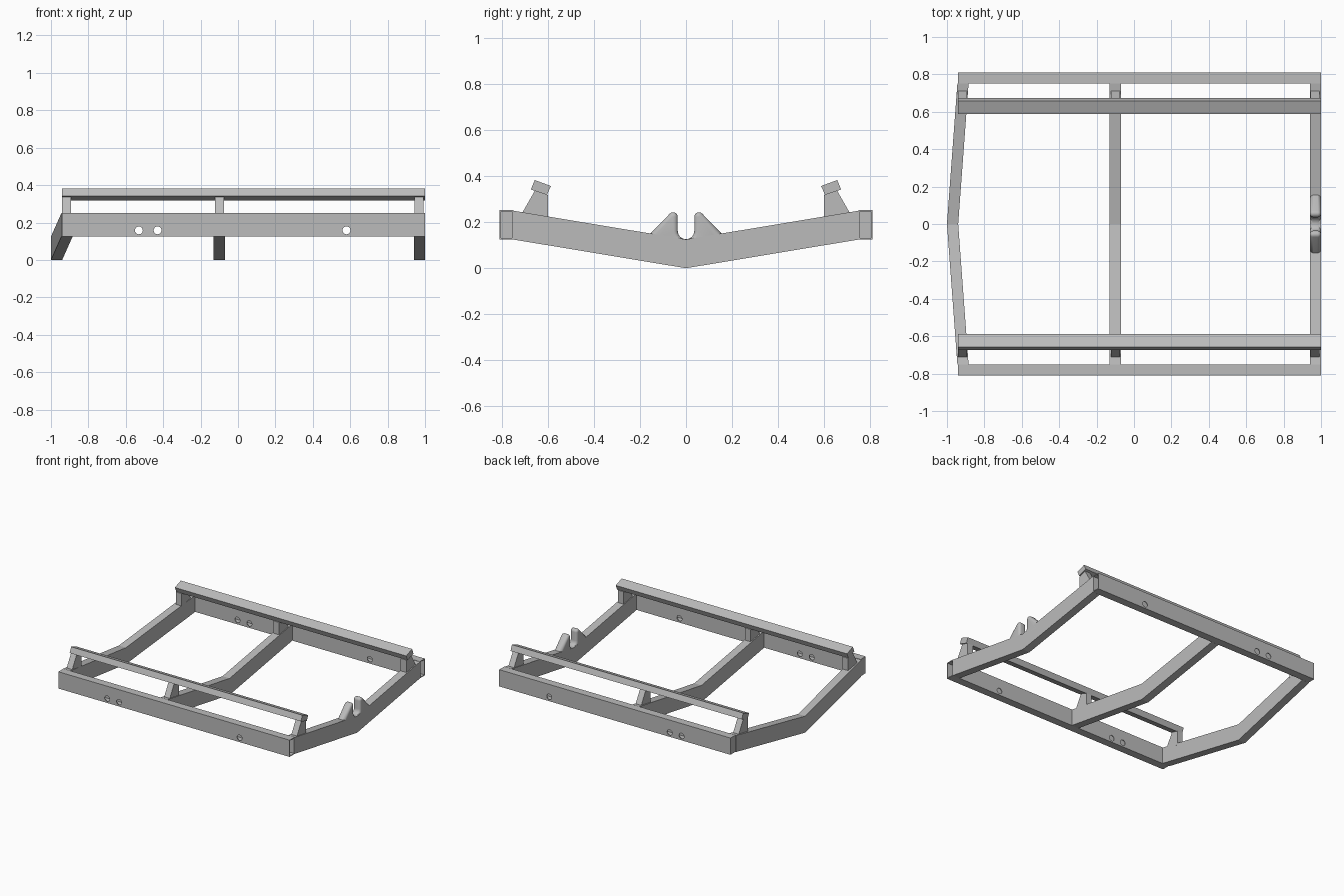
import bpy, bmesh, math

if "Cube" in bpy.data.objects:
    bpy.data.objects.remove(bpy.data.objects["Cube"])

steel = bpy.data.materials.new("grey_steel")
steel.use_nodes = True
GREY = (0.5, 0.5, 0.5, 1)
steel.diffuse_color = GREY
steel.node_tree.nodes["Principled BSDF"].inputs["Base Color"].default_value = GREY

HALF_Y, INNER_Y = 0.81, 0.75      # outer and inner faces of the side rails
TUBE_H, SLOPE = 0.125, 0.166      # tube height, rise of the cross members
X0, X1 = -0.94, 1.0               # ends of the rails
WIDTH = 0.06


def finish(name, bm):
    bmesh.ops.recalc_face_normals(bm, faces=bm.faces)
    me = bpy.data.meshes.new(name)
    bm.to_mesh(me)
    bm.free()
    ob = bpy.data.objects.new(name, me)
    me.materials.append(steel)
    bpy.context.collection.objects.link(ob)
    return ob


def extrude_x(name, profile, x0, x1, side=1):
    """Extrude a (y, z) outline along x; side=-1 mirrors it in y."""
    bm = bmesh.new()
    face = bm.faces.new([bm.verts.new((x0, side * y, z)) for y, z in profile])
    new = bmesh.ops.extrude_face_region(bm, geom=[face])["geom"]
    moved = [g for g in new if isinstance(g, bmesh.types.BMVert)]
    bmesh.ops.translate(bm, verts=moved, vec=(x1 - x0, 0, 0))
    return finish(name, bm)


def activate(ob):
    bpy.ops.object.select_all(action="DESELECT")
    ob.select_set(True)
    bpy.context.view_layer.objects.active = ob


# Drill for the bolt holes through both side rails
bm = bmesh.new()
for x in (-0.53, -0.43, 0.58):
    ret = bmesh.ops.create_cone(bm, cap_ends=True, segments=24, radius1=0.021,
                                radius2=0.021, depth=2)
    for v in ret["verts"]:
        a, b, c = v.co
        v.co = (a + x, c, b + 0.158)
drill = finish("drill", bm)
drill.hide_render = True

rail_outline = [(INNER_Y, TUBE_H), (HALF_Y, TUBE_H), (HALF_Y, 0.252), (INNER_Y, 0.252)]
top_bar_outline = [(0.587, 0.357), (0.657, 0.383), (0.674, 0.342), (0.604, 0.318)]
post_outline = [(0.60, 0.21), (0.71, 0.225), (0.71, 0.243), (0.657, 0.336), (0.60, 0.318)]

for side, label in ((-1, "front"), (1, "back")):
    # Hollow side rail, open at the left end
    rail = extrude_x(label + "_rail", rail_outline, X0, X1, side)
    bm = bmesh.new()
    bm.from_mesh(rail.data)
    end = max(bm.faces, key=lambda f: f.calc_center_median().x)
    bmesh.ops.inset_region(bm, faces=[end], thickness=0.008)
    deep = bmesh.ops.extrude_face_region(bm, geom=[end])["geom"]
    bmesh.ops.delete(bm, geom=[end], context="FACES")
    bmesh.ops.translate(bm, verts=[g for g in deep if isinstance(g, bmesh.types.BMVert)],
                        vec=(X0 - X1 + 0.03, 0, 0))
    bmesh.ops.recalc_face_normals(bm, faces=bm.faces)
    bm.to_mesh(rail.data)
    bm.free()
    cut = rail.modifiers.new("bolt_holes", "BOOLEAN")
    cut.object, cut.solver = drill, "EXACT"
    activate(rail)
    bpy.ops.object.modifier_apply(modifier=cut.name)

    # Tilted top bar and its three posts
    extrude_x(label + "_top_bar", top_bar_outline, X0, X1, side)
    for x, place in ((-0.94, "right"), (-0.122, "middle"), (0.945, "left")):
        extrude_x(f"{label}_{place}_post", post_outline, x, x + 0.047, side)

bpy.data.objects.remove(drill)

# V-shaped cross members; the right one also bows outwards
rise = INNER_Y * SLOPE
vee = [(-INNER_Y, rise), (0, 0), (INNER_Y, rise),
       (INNER_Y, rise + TUBE_H), (0, TUBE_H), (-INNER_Y, rise + TUBE_H)]
extrude_x("left_cross_member", vee, X1 - WIDTH, X1)
extrude_x("middle_cross_member", vee, -0.13, -0.13 + WIDTH)
bowed = extrude_x("right_cross_member", vee, -1, -1 + WIDTH)
for v in bowed.data.vertices:
    v.co.x += WIDTH * abs(v.co.y) / HALF_Y

# Twin-pronged hook with rounded edges on the left cross member
SLOT, TIP = 0.036, 0.02
half = [(SLOT * math.sin(a), 0.162 - SLOT * math.cos(a))
        for a in (math.pi / 2 * i / 6 for i in range(7))]
half += [(SLOT + TIP - TIP * math.cos(a), 0.223 + TIP * math.sin(a))
         for a in (math.radians(135) * i / 8 for i in range(9))]
half += [(0.155, 0.15), (0.155, 0.09)]
outline = half + [(-y, z) for y, z in reversed(half[1:])]
hook = extrude_x("hook", outline, X1 - WIDTH, X1)
bevel = hook.modifiers.new("rounding", "BEVEL")
bevel.width, bevel.segments = 0.018, 5
bevel.limit_method, bevel.angle_limit = "ANGLE", 1.2
activate(hook)
bpy.ops.object.modifier_apply(modifier=bevel.name)
bpy.ops.object.shade_smooth_by_angle(angle=math.radians(40))
